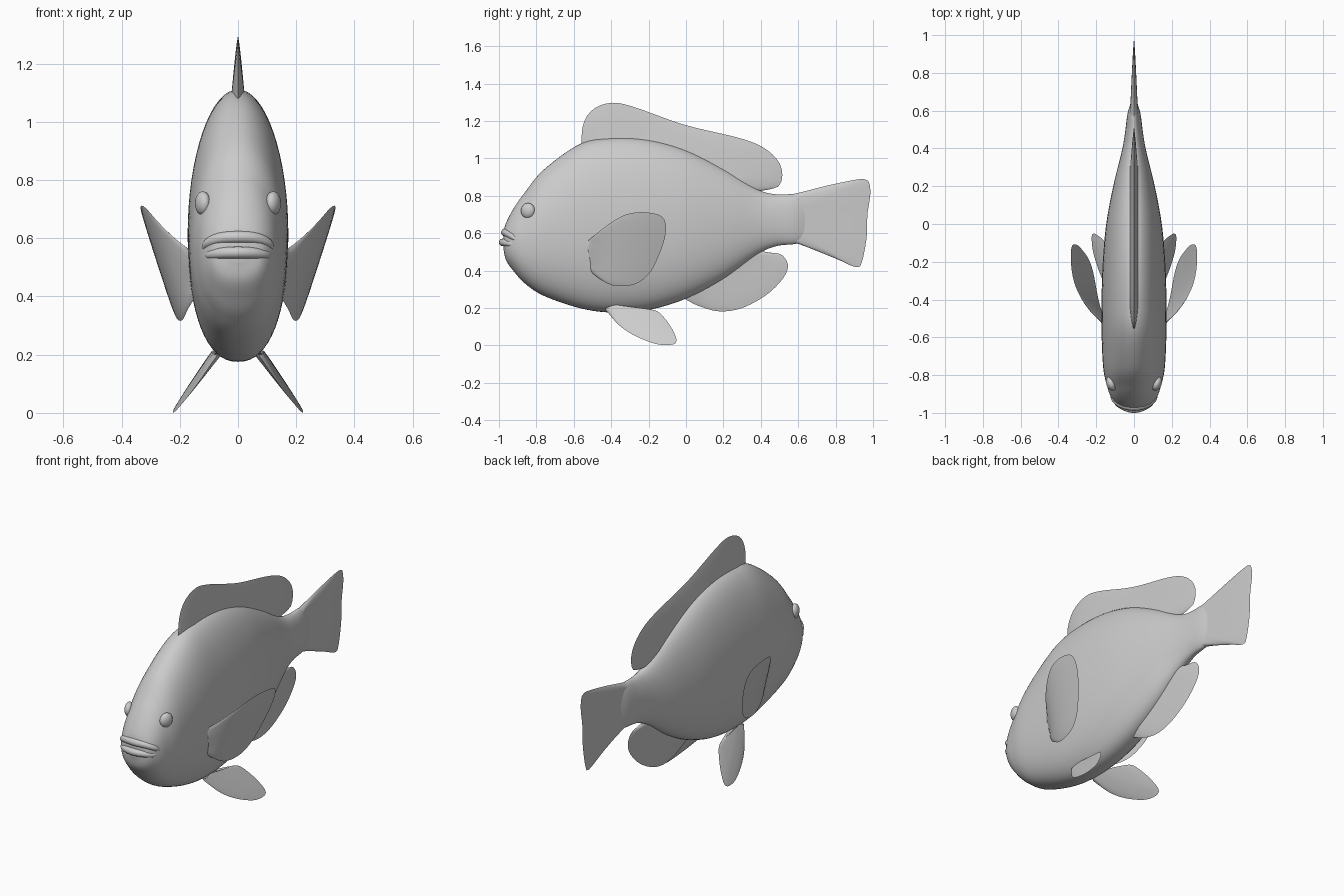
import bpy, bmesh, math
from mathutils import Vector, Matrix

if "Cube" in bpy.data.objects:
    bpy.data.objects.remove(bpy.data.objects["Cube"], do_unlink=True)

grey = bpy.data.materials.new("plain grey")
grey.use_nodes = True
grey.diffuse_color = (0.6, 0.6, 0.6, 1)
grey.node_tree.nodes["Principled BSDF"].inputs["Base Color"].default_value = grey.diffuse_color
parts = []


def spline(points, per_segment=8):
    """Catmull-Rom through tuples of any length."""
    pts = [Vector(p) for p in points]
    pts = [2 * pts[0] - pts[1]] + pts + [2 * pts[-1] - pts[-2]]
    out = []
    for a, b, c, d in zip(pts, pts[1:], pts[2:], pts[3:]):
        for k in range(per_segment):
            t = k / per_segment
            out.append(0.5 * (2 * b + (c - a) * t + (2 * a - 5 * b + 4 * c - d) * t ** 2
                              + (3 * b - a - 3 * c + d) * t ** 3))
    return out + [pts[-2]]


def even(points, count):
    """Resample a smooth path at equal arc lengths."""
    path = spline(points)
    dist = [0]
    for a, b in zip(path, path[1:]):
        dist.append(dist[-1] + (b - a).length)
    out, j = [], 0
    for i in range(count + 1):
        d = dist[-1] * i / count
        while j < len(path) - 2 and dist[j + 1] < d:
            j += 1
        out.append(path[j].lerp(path[j + 1], (d - dist[j]) / (dist[j + 1] - dist[j])))
    return out


def finish(name, bm, mirror=False):
    bmesh.ops.remove_doubles(bm, verts=bm.verts, dist=0.0002)
    bmesh.ops.recalc_face_normals(bm, faces=bm.faces)
    mesh = bpy.data.meshes.new(name)
    bm.to_mesh(mesh)
    bm.free()
    mesh.materials.append(grey)
    ob = bpy.data.objects.new(name, mesh)
    bpy.context.collection.objects.link(ob)
    if mirror:
        ob.modifiers.new("both sides", 'MIRROR')
    parts.append(ob)
    return ob


def loft(name, rings):
    bm = bmesh.new()
    loops = [[bm.verts.new(p) for p in ring] for ring in rings]
    n = len(loops[0])
    for a, b in zip(loops, loops[1:]):
        for i in range(n):
            j = (i + 1) % n
            bm.faces.new((a[i], a[j], b[j], b[i]))
    bm.faces.new(loops[0])
    bm.faces.new(loops[-1])
    return finish(name, bm)


def fin(name, base, edge, thick, side=lambda y, z: 0.0, mirror=False, count=48, rows=10):
    """Tapered sheet from a base line to an outer edge, both given as (y, z)."""
    bm = bmesh.new()
    base, edge = even(base, count), even(edge, count)
    for sign in (1, -1):
        grid = []
        for r in range(rows + 1):
            s = r / rows
            row = []
            for i in range(count + 1):
                y, z = base[i].lerp(edge[i], s)
                ends = min(1, 8 * min(i, count - i) / count) ** 0.5
                half = (thick * (1 - s) + 0.003 * (1 - s ** 6)) * ends
                row.append(bm.verts.new((side(y, z) + sign * half, y, z)))
            grid.append(row)
        for a, b in zip(grid, grid[1:]):
            for i in range(count):
                bm.faces.new((a[i], a[i + 1], b[i + 1], b[i]))
    return finish(name, bm, mirror)


# Body: stations of (y, top, bottom, half width)
stations = [(-.977, .60, .52, .03), (-.962, .655, .455, .085), (-.92, .735, .395, .12),
            (-.86, .82, .33, .142), (-.76, .94, .265, .163), (-.57, 1.075, .20, .172),
            (-.4, 1.11, .176, .172), (-.2, 1.1, .19, .165), (0, 1.045, .25, .147),
            (.2, .945, .355, .11), (.38, .835, .485, .066), (.48, .808, .53, .048),
            (.58, .808, .542, .035), (.64, .79, .56, .018), (.68, .75, .6, .005)]
rings = []
for y, top, low, width in spline(stations):
    mid = low + 0.47 * (top - low)
    ring = []
    for k in range(64):
        c, s = math.cos(math.tau * k / 64), math.sin(math.tau * k / 64)
        power = 1 if s >= 0 else 0.87
        x = math.copysign(abs(c) ** power, c) * width
        rise = s * (top - mid) if s >= 0 else -abs(s) ** power * (mid - low)
        ring.append((x, y, mid + rise))
    rings.append(ring)
loft("body", rings)

# Lips: tapered tubes across the snout
for name, half_path, radius in (
        ("upper_lip", [(0, -.968, .604), (.06, -.957, .6), (.102, -.93, .583), (.118, -.895, .558)], .021),
        ("lower_lip", [(0, -.98, .551), (.055, -.967, .549), (.095, -.937, .543), (.112, -.89, .54)], .02)):
    path = spline([(-x, y, z) for x, y, z in half_path[:0:-1]] + half_path)
    rings = []
    for i, p in enumerate(path):
        along = (path[min(i + 1, len(path) - 1)] - path[max(i - 1, 0)]).normalized()
        out = along.cross(Vector((0, 0, 1))).normalized()
        up = out.cross(along)
        r = radius * (0.25 + 0.75 * math.sin(math.pi * i / (len(path) - 1)) ** 0.5)
        rings.append([p + r * (math.cos(math.tau * k / 16) * out + math.sin(math.tau * k / 16) * up)
                      for k in range(16)])
    loft(name, rings)

# Eyes
bm = bmesh.new()
place = (Matrix.Translation((.121, -.845, .72)) @ Matrix.Rotation(math.radians(-20), 4, 'Z')
         @ Matrix.Diagonal((.025, .039, .041, 1)))
bmesh.ops.create_uvsphere(bm, u_segments=32, v_segments=20, radius=1, matrix=place)
finish("eyes", bm, mirror=True)

# Fins on the centre line
fin("dorsal_fin",
    [(-.555, 1.06), (-.4, 1.09), (-.2, 1.08), (0, 1.025), (.2, .925), (.37, .815)],
    [(-.56, 1.07), (-.55, 1.18), (-.5, 1.26), (-.4, 1.297), (-.28, 1.275), (-.01, 1.18),
     (.28, 1.11), (.41, 1.06), (.49, .99), (.515, .92), (.5, .855), (.45, .835), (.37, .822)], .02)
fin("anal_fin",
    [(-.005, .265), (.2, .37), (.41, .52)],
    [(-.01, .25), (.07, .21), (.18, .182), (.3, .2), (.43, .27), (.52, .36), (.545, .43),
     (.51, .485), (.44, .497), (.395, .505)], .015)
fin("tail_fin",
    [(.55, .805), (.55, .675), (.55, .545)],
    [(.55, .807), (.6, .815), (.78, .86), (.945, .89), (.98, .865), (.985, .8), (.97, .7),
     (.965, .57), (.935, .43), (.9, .42), (.81, .46), (.6, .543), (.55, .543)], .02)


# Paired fins, flaring out from the sides
def pectoral_side(y, z):
    reach = 1 - math.exp(-max(0, y + .52) / .12)
    return .155 + .17 * (z - .48) + .12 * reach * (1 + 1.2 * (z - .5))


fin("pectoral_fins",
    [(-.53, .555), (-.525, .48), (-.515, .4)],
    [(-.53, .555), (-.41, .65), (-.31, .703), (-.2, .71), (-.12, .68), (-.11, .59), (-.15, .47),
     (-.2, .38), (-.28, .325), (-.39, .32), (-.47, .362), (-.515, .4)], .004, pectoral_side, True)
fin("pelvic_fins",
    [(-.43, .2), (-.38, .215), (-.32, .21)],
    [(-.43, .19), (-.36, .11), (-.28, .055), (-.17, .01), (-.09, .002), (-.05, .02), (-.07, .08),
     (-.11, .14), (-.155, .183), (-.23, .197), (-.32, .195)], .014,
    lambda y, z: .078 + .6 * (.19 - z) + .1 * (y + .42), True)

# Smooth shading with crisp fin rims
bpy.ops.object.select_all(action='DESELECT')
for ob in parts:
    ob.select_set(True)
bpy.context.view_layer.objects.active = parts[0]
bpy.ops.object.shade_smooth_by_angle(angle=math.radians(45))
